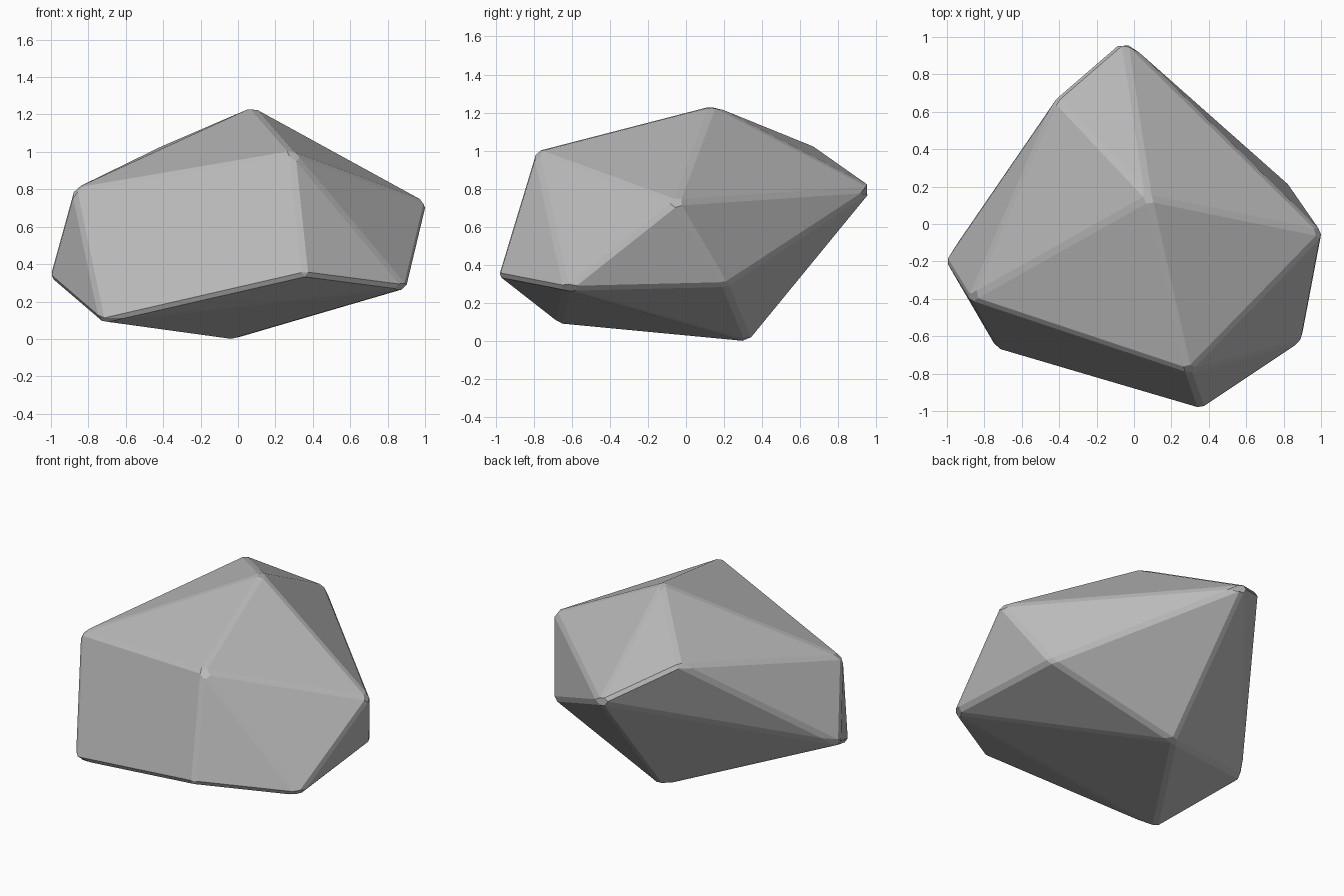
import bpy
import bmesh

if "Cube" in bpy.data.objects:
    bpy.data.objects.remove(bpy.data.objects["Cube"], do_unlink=True)

# Stone colour
stone = bpy.data.materials.new("stone grey")
stone.use_nodes = True
grey = (0.5, 0.5, 0.5, 1)
stone.diffuse_color = grey
stone.node_tree.nodes["Principled BSDF"].inputs["Base Color"].default_value = grey

# Corners of the boulder, wrapped in a convex hull
corners = [
    (0.08, 0.14, 1.24), (0.29, -0.79, 1.0), (-0.88, -0.40, 0.80),
    (-1.01, -0.19, 0.33), (-0.73, -0.67, 0.09), (0.36, -0.99, 0.34),
    (0.90, -0.63, 0.27), (1.01, -0.05, 0.73), (-0.04, 0.33, -0.005),
    (-0.05, 0.99, 0.80), (-0.42, 0.67, 1.025), (0.83, 0.21, 0.29),
]
bm = bmesh.new()
for corner in corners:
    bm.verts.new(corner)
bmesh.ops.convex_hull(bm, input=bm.verts[:])

# Merge nearly flat neighbours, then chip the edges
bmesh.ops.dissolve_limit(bm, angle_limit=0.05, verts=bm.verts[:], edges=bm.edges[:])
bmesh.ops.bevel(bm, geom=bm.edges[:], offset=0.02, offset_type='OFFSET',
                segments=1, profile=0.5, affect='EDGES', clamp_overlap=True)
bmesh.ops.recalc_face_normals(bm, faces=bm.faces[:])

mesh = bpy.data.meshes.new("boulder")
bm.to_mesh(mesh)
bm.free()
mesh.materials.append(stone)
boulder = bpy.data.objects.new("boulder", mesh)
bpy.context.collection.objects.link(boulder)
